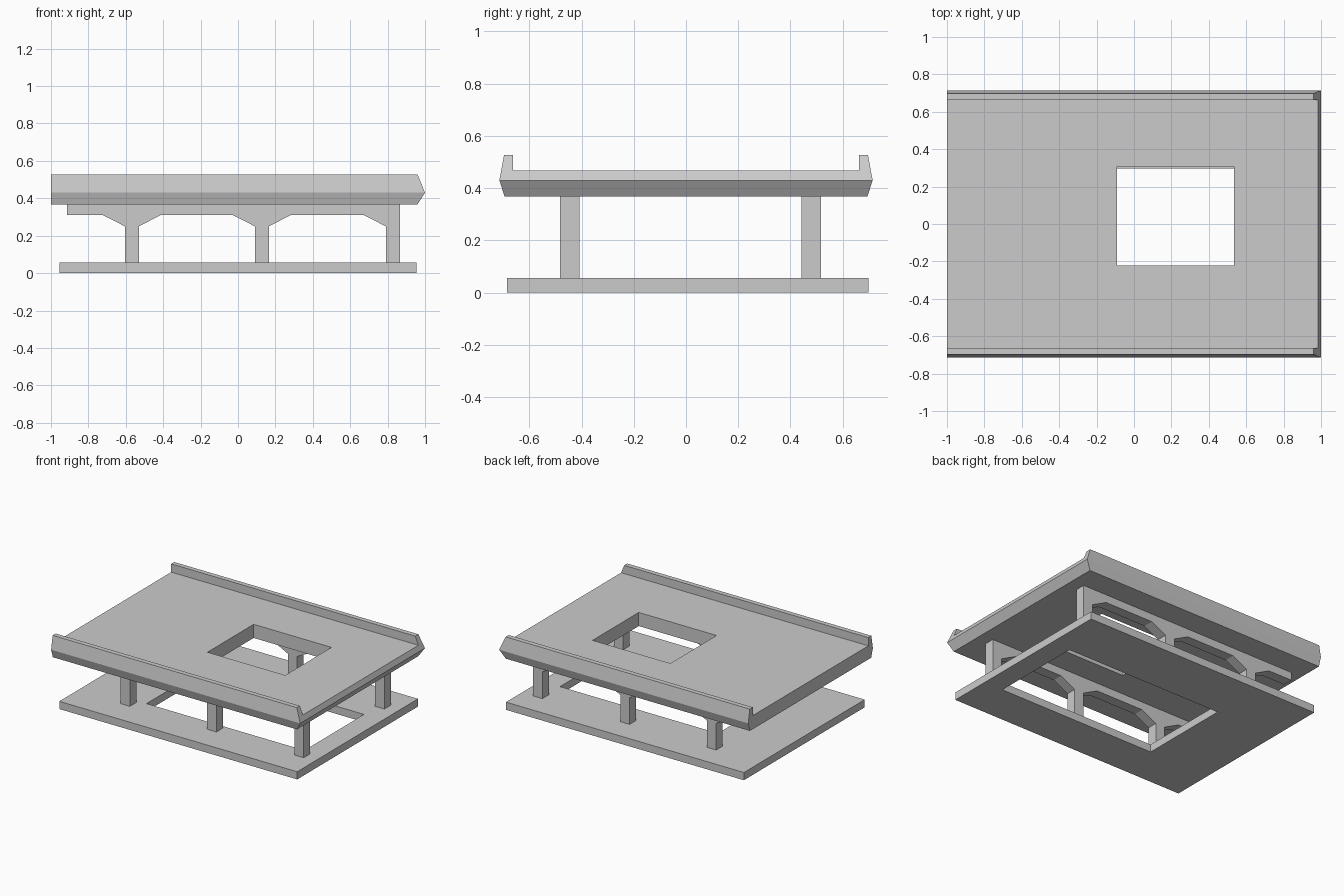
import bpy
import bmesh
from mathutils import Vector

cube = bpy.data.objects.get("Cube")
if cube:
    bpy.data.objects.remove(cube, do_unlink=True)

# One plain concrete grey
concrete = bpy.data.materials.new("concrete_grey")
concrete.use_nodes = True
GREY = (0.6, 0.6, 0.6, 1)
concrete.diffuse_color = GREY
concrete.node_tree.nodes["Principled BSDF"].inputs["Base Color"].default_value = GREY


def extrude(name, points, direction, cuts=()):
    """Extrude a closed outline, then trim it with (point, normal) planes."""
    bm = bmesh.new()
    face = bm.faces.new([bm.verts.new(p) for p in points])
    new = bmesh.ops.extrude_face_region(bm, geom=[face])["geom"]
    verts = [v for v in new if isinstance(v, bmesh.types.BMVert)]
    bmesh.ops.translate(bm, verts=verts, vec=direction)
    for point, normal in cuts:
        geom = bm.verts[:] + bm.edges[:] + bm.faces[:]
        bmesh.ops.bisect_plane(bm, geom=geom, plane_co=point, plane_no=normal,
                               clear_outer=True)
        rim = [e for e in bm.edges if e.is_boundary]
        bmesh.ops.contextual_create(bm, geom=rim)
    bmesh.ops.recalc_face_normals(bm, faces=bm.faces[:])
    mesh = bpy.data.meshes.new(name)
    bm.to_mesh(mesh)
    bm.free()
    mesh.materials.append(concrete)
    obj = bpy.data.objects.new(name, mesh)
    bpy.context.collection.objects.link(obj)
    return obj


def block(name, x0, x1, y0, y1, z0, z1):
    outline = [(x0, y0, z0), (x1, y0, z0), (x1, y1, z0), (x0, y1, z0)]
    return extrude(name, outline, (0, 0, z1 - z0))


def cut_opening(obj, x0, x1, y0, y1):
    """Cut a rectangular opening straight down through an object."""
    cutter = block("opening_cutter", x0, x1, y0, y1, -0.2, 0.8)
    cutter.hide_render = True
    mod = obj.modifiers.new("opening", 'BOOLEAN')
    mod.object = cutter
    mod.operation = 'DIFFERENCE'
    mod.solver = 'EXACT'
    bpy.context.view_layer.objects.active = obj
    bpy.ops.object.modifier_apply(modifier=mod.name)
    bpy.data.objects.remove(cutter, do_unlink=True)


# Base slab with its opening
base = block("base_slab", -0.955, 0.955, -0.685, 0.70, 0, 0.056)
cut_opening(base, -0.465, 0.803, -0.385, 0.298)

# Deck with raised side kerbs; the right-hand end is bevelled to a ridge
LOW, RIDGE, FLOOR, TOP = 0.368, 0.43, 0.467, 0.527
half = [(0.695, LOW), (0.715, RIDGE), (0.697, TOP), (0.662, TOP), (0.662, FLOOR)]
section = half + [(-y, z) for y, z in reversed(half)]
ridge = Vector((1, 0, RIDGE))
end_cuts = [(ridge, (TOP - RIDGE, 0, 0.04)), (ridge, (RIDGE - LOW, 0, -0.04))]
deck = extrude("deck", [(-1, y, z) for y, z in section], (2.1, 0, 0), end_cuts)
cut_opening(deck, -0.09, 0.535, -0.222, 0.308)

# Two beams with columns and sloping haunches, each one outline
BEAM, HAUNCH, FOOT, WIDTH = 0.31, 0.25, 0.056, 0.075
outline = [(-0.915, LOW), (-0.915, BEAM)]
for x in (-0.605, 0.09, 0.79):
    outline += [(x - 0.117, BEAM), (x, HAUNCH), (x, FOOT), (x + WIDTH, FOOT)]
    if x < 0.7:
        outline += [(x + WIDTH, HAUNCH), (x + WIDTH + 0.117, BEAM)]
outline.append((0.865, LOW))

for name, y in (("front_column_frame", -0.483), ("back_column_frame", 0.443)):
    extrude(name, [(x, y, z) for x, z in outline], (0, WIDTH, 0))
